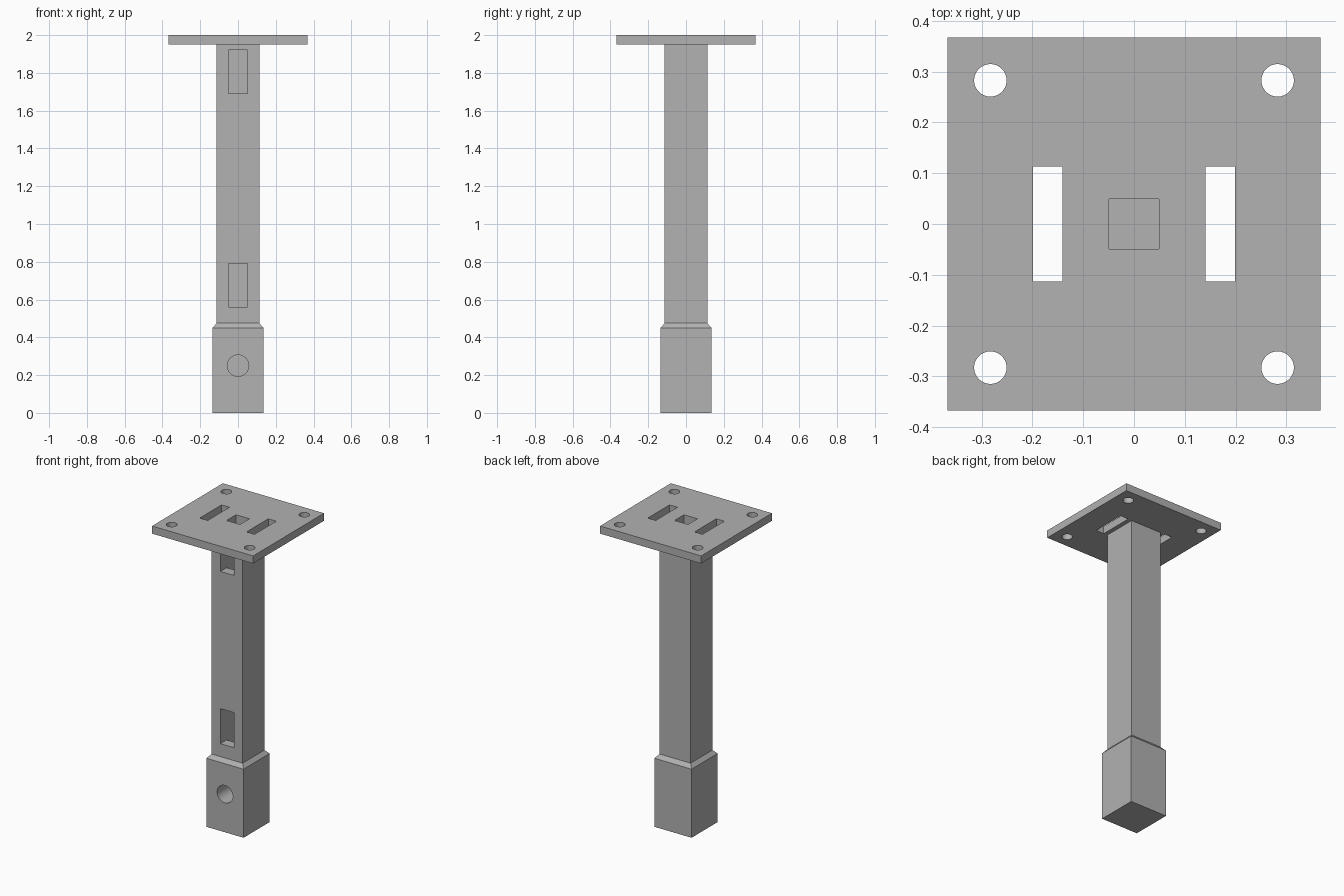
import bpy
import bmesh
import math
from mathutils import Matrix, Vector

default = bpy.data.objects.get("Cube")
if default:
    bpy.data.objects.remove(default, do_unlink=True)

# Single material
grey = bpy.data.materials.new("plain_grey")
grey.use_nodes = True
colour = (0.445, 0.445, 0.445, 1.0)
grey.diffuse_color = colour
grey.node_tree.nodes["Principled BSDF"].inputs["Base Color"].default_value = colour


def finish(name, bm):
    bmesh.ops.recalc_face_normals(bm, faces=bm.faces)
    mesh = bpy.data.meshes.new(name)
    bm.to_mesh(mesh)
    bm.free()
    mesh.materials.append(grey)
    obj = bpy.data.objects.new(name, mesh)
    bpy.context.collection.objects.link(obj)
    return obj


def box(name, low, high):
    low, high = Vector(low), Vector(high)
    bm = bmesh.new()
    place = Matrix.Translation((low + high) / 2) @ Matrix.Diagonal((*(high - low), 1))
    bmesh.ops.create_cube(bm, size=1, matrix=place)
    return finish(name, bm)


def cylinder(name, centre, radius, depth, turn=0.0):
    bm = bmesh.new()
    place = Matrix.Translation(centre) @ Matrix.Rotation(turn, 4, "X")
    bmesh.ops.create_cone(bm, cap_ends=True, segments=48, radius1=radius,
                          radius2=radius, depth=depth, matrix=place)
    return finish(name, bm)


def square_stack(name, levels):
    """Closed solid through square sections given as (half width, height)."""
    bm = bmesh.new()
    rings = [[bm.verts.new((x * h, y * h, z))
              for x, y in ((-1, -1), (1, -1), (1, 1), (-1, 1))] for h, z in levels]
    for a, b in zip(rings, rings[1:]):
        for i in range(4):
            j = (i + 1) % 4
            bm.faces.new((a[i], a[j], b[j], b[i]))
    bm.faces.new(rings[0])
    bm.faces.new(rings[-1])
    return finish(name, bm)


def cut(target, cutters):
    bpy.context.view_layer.objects.active = target
    for cutter in cutters:
        mod = target.modifiers.new("cut", "BOOLEAN")
        mod.operation = "DIFFERENCE"
        mod.solver = "EXACT"
        mod.object = cutter
        bpy.ops.object.modifier_apply(modifier=mod.name)
        bpy.data.objects.remove(cutter, do_unlink=True)


def smooth(obj):
    bpy.ops.object.select_all(action="DESELECT")
    obj.select_set(True)
    bpy.context.view_layer.objects.active = obj
    bpy.ops.object.shade_smooth_by_angle(angle=math.radians(30))


BASE, POST, PLATE, BORE = 0.135, 0.113, 0.367, 0.049
PLATE_Z, TOP = 1.95, 2.0

# Post with a chamfered, wider foot
post = square_stack("post_and_foot",
                    [(BASE, 0), (BASE, 0.45), (POST, 0.475), (POST, PLATE_Z)])
cutters = [box("bore", (-BORE, -BORE, 0.5), (BORE, BORE, TOP + 0.1))]

# Front windows open into the bore
for low, high in ((0.56, 0.79), (1.69, 1.92)):
    cutters.append(box("window", (-BORE, -0.3, low), (BORE, 0, high)))

# Round blind hole in the front of the foot
cutters.append(cylinder("foot_hole", (0, -0.15, 0.25), 0.057, 0.35, math.pi / 2))
cut(post, cutters)
smooth(post)

# Mounting plate with bolt holes, side slots and centre opening
plate = box("mounting_plate", (-PLATE, -PLATE, PLATE_Z), (PLATE, PLATE, TOP))
cutters = [box("centre_opening", (-BORE, -BORE, 1.9), (BORE, BORE, 2.1))]
for sx in (-1, 1):
    cutters.append(box("slot", (sx * 0.17 - 0.029, -POST, 1.9),
                       (sx * 0.17 + 0.029, POST, 2.1)))
    for sy in (-1, 1):
        cutters.append(cylinder("bolt_hole", (sx * 0.283, sy * 0.283, TOP), 0.032, 0.3))
cut(plate, cutters)
smooth(plate)
